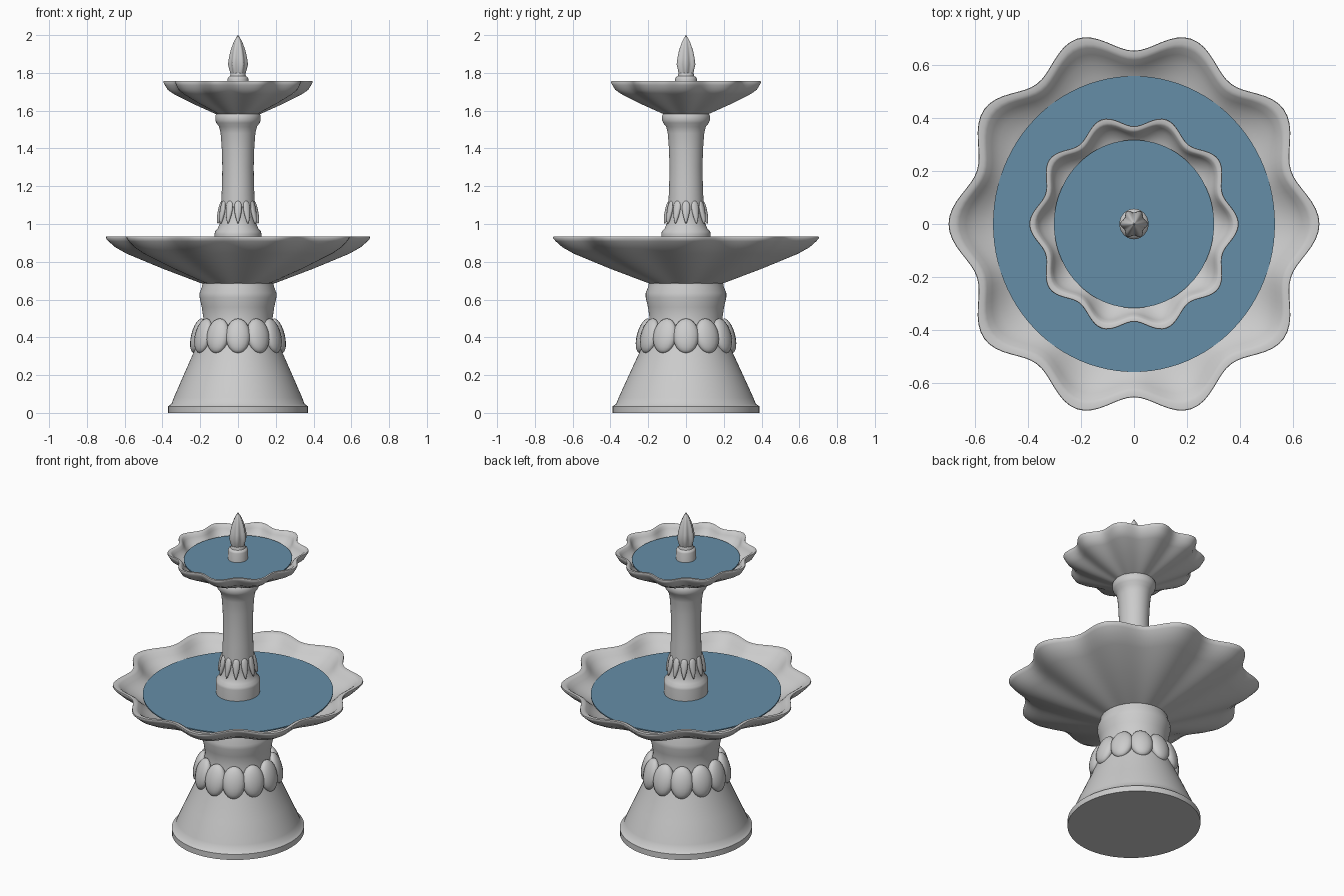
import bpy, bmesh
from math import sin, cos, pi, radians
from mathutils import Matrix, Vector

if "Cube" in bpy.data.objects:
    bpy.data.objects.remove(bpy.data.objects["Cube"])

YS = 1.05  # the whole fountain is slightly deeper than wide


def finish(name, bm, color=None, angle=40):
    bmesh.ops.recalc_face_normals(bm, faces=bm.faces)
    me = bpy.data.meshes.new(name)
    bm.to_mesh(me)
    bm.free()
    ob = bpy.data.objects.new(name, me)
    bpy.context.collection.objects.link(ob)
    if color:
        mat = bpy.data.materials.new(name)
        mat.diffuse_color = color
        mat.use_nodes = True
        mat.node_tree.nodes["Principled BSDF"].inputs["Base Color"].default_value = mat.diffuse_color
        me.materials.append(mat)
    bpy.ops.object.select_all(action='DESELECT')
    ob.select_set(True)
    bpy.context.view_layer.objects.active = ob
    bpy.ops.object.shade_smooth_by_angle(angle=radians(angle))
    return ob


def lathe(name, profile, seg=64, lobes=0, amp=0.0, color=None, angle=40):
    """Revolve (r, z) points; lobes flute the radius, fading toward the axis."""
    bm = bmesh.new()
    rmax = max(r for r, z in profile)
    rings = []
    for r, z in profile:
        a = amp * (r / rmax) ** 0.5
        ring = []
        for i in range(seg):
            t = 2 * pi * i / seg
            q = r * (1 - a * (1 - cos(lobes * t)) / 2)
            ring.append(bm.verts.new((q * cos(t), q * sin(t) * YS, z)))
        rings.append(ring)
    for a, b in zip(rings, rings[1:]):
        for i in range(seg):
            j = (i + 1) % seg
            bm.faces.new((a[i], a[j], b[j], b[i]))
    bm.faces.new(rings[0])
    bm.faces.new(rings[-1])
    return finish(name, bm, color, angle)


def ring_of_drops(name, count, radius, z, size, tilt, taper=1.0):
    """Ring of tilted ellipsoids; taper narrows the lower end."""
    bm = bmesh.new()
    for i in range(count):
        new = bmesh.ops.create_uvsphere(bm, u_segments=16, v_segments=12, radius=1)['verts']
        m = (Matrix.Diagonal((1, YS, 1, 1)) @ Matrix.Rotation(2 * pi * i / count, 4, 'Z')
             @ Matrix.Translation((radius, 0, z)) @ Matrix.Rotation(radians(tilt), 4, 'Y'))
        for v in new:
            k = taper + (1 - taper) * (v.co.z + 1) / 2
            v.co = m @ Vector((v.co.x * size[0], v.co.y * size[1] * k, v.co.z * size[2]))
    return finish(name, bm)


BLUE = (0.13, 0.27, 0.39, 1)

# pedestal with a collar of oval beads
lathe("pedestal", [(.37, 0), (.37, .035), (.352, .048), (.34, .08), (.29, .195), (.235, .32),
                   (.2, .42), (.183, .5), (.192, .56), (.203, .61), (.203, .635),
                   (.19, .67), (.188, .685), (.16, .70)])
ring_of_drops("pedestal_beads", 12, .212, .408, (.036, .065, .094), -14)

# lower scalloped bowl and its water
lathe("lower_bowl", [(.15, .675), (.2, .688), (.4, .764), (.59, .843), (.65, .877), (.685, .908),
                     (.70, .925), (.698, .933), (.675, .933), (.66, .925), (.635, .9),
                     (.602, .875), (.55, .85), (.4, .8), (.15, .72)],
      160, 10, .11, angle=60)
lathe("lower_water", [(.532, .868), (.532, .875)], 96, color=BLUE)

# column with flared foot, capital and hanging leaves
lathe("column", [(.12, .80), (.124, .945), (.122, .96), (.108, .975), (.098, 1.0), (.09, 1.04),
                 (.089, 1.1), (.085, 1.2), (.083, 1.3), (.086, 1.4), (.092, 1.48), (.1, 1.515),
                 (.115, 1.535), (.12, 1.55), (.12, 1.575), (.11, 1.59)], 48)
ring_of_drops("column_leaves", 12, .096, 1.062, (.012, .028, .062), -10, .3)

# upper scalloped bowl and its water
lathe("upper_bowl", [(.08, 1.57), (.12, 1.583), (.24, 1.637), (.34, 1.688), (.372, 1.71), (.387, 1.735),
                     (.395, 1.75), (.393, 1.756), (.378, 1.756), (.37, 1.75), (.36, 1.735),
                     (.345, 1.71), (.31, 1.69), (.22, 1.655), (.08, 1.61)],
      160, 10, .11, angle=60)
lathe("upper_water", [(.302, 1.705), (.302, 1.712)], 96, color=BLUE)

# bud finial: round foot and six ribbed petals
lathe("finial_foot", [(.055, 1.63), (.055, 1.768), (.052, 1.776), (.042, 1.783), (.038, 1.8)], 32)
lathe("finial_bud", [(.036, 1.785), (.044, 1.81), (.053, 1.845), (.048, 1.88), (.039, 1.92),
                     (.024, 1.96), (.011, 1.985), (.001, 2.0)], 48, 6, .22)
